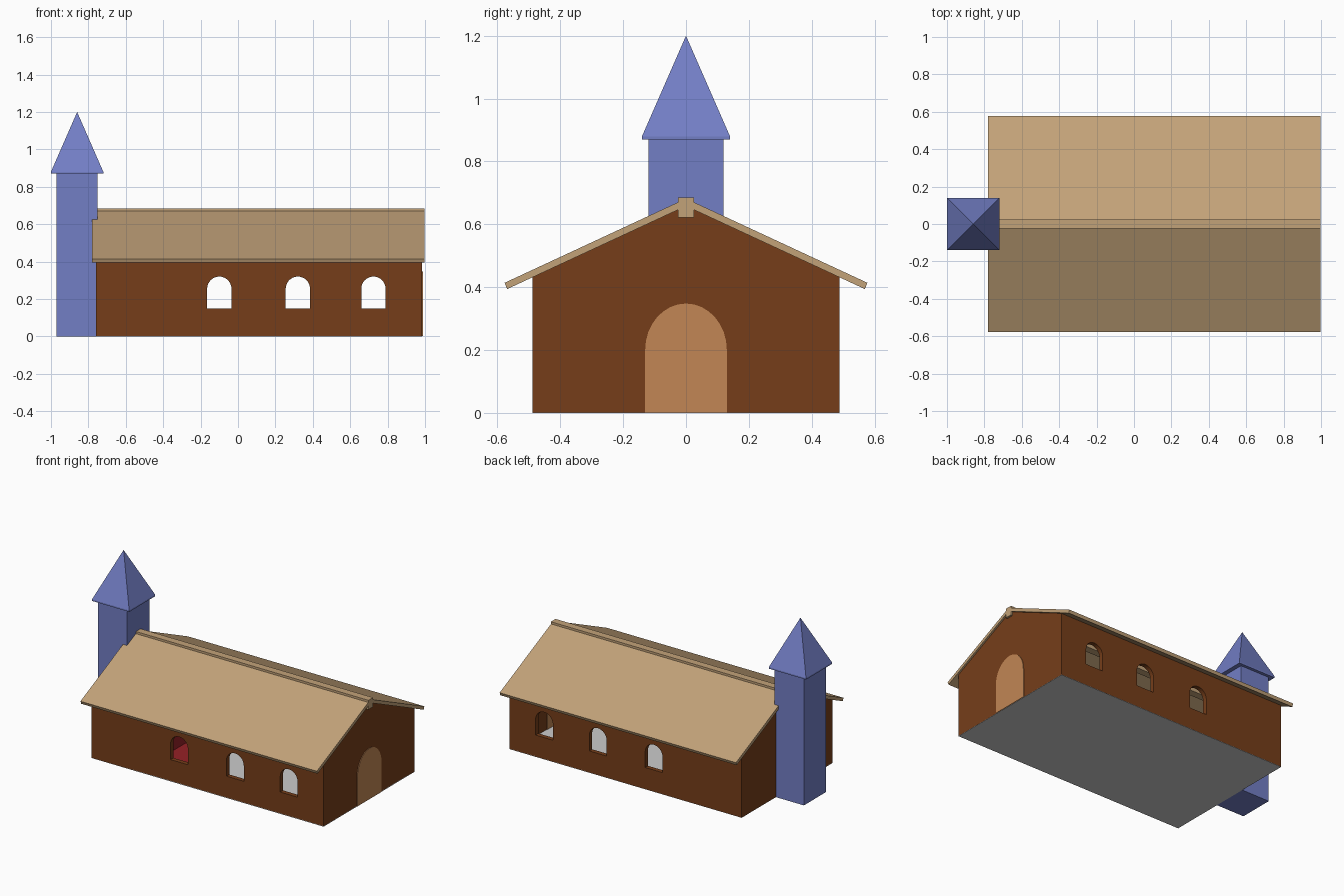
import bpy, bmesh, math

if "Cube" in bpy.data.objects:
    bpy.data.objects.remove(bpy.data.objects["Cube"])


def material(name, rgb):
    m = bpy.data.materials.new(name)
    m.diffuse_color = (*rgb, 1)
    m.use_nodes = True
    m.node_tree.nodes["Principled BSDF"].inputs["Base Color"].default_value = m.diffuse_color
    return m


BROWN = material("wall_brown", (0.18, 0.048, 0.010))
DOOR = material("door_wood", (0.54, 0.24, 0.09))
TAN = material("roof_tan", (0.54, 0.36, 0.19))
BLUE = material("tower_blue", (0.17, 0.21, 0.56))
RED = material("stage_red", (0.30, 0.015, 0.02))


def finish(bm, name, mat=None):
    bmesh.ops.recalc_face_normals(bm, faces=bm.faces)
    me = bpy.data.meshes.new(name)
    bm.to_mesh(me)
    bm.free()
    ob = bpy.data.objects.new(name, me)
    bpy.context.collection.objects.link(ob)
    if mat:
        me.materials.append(mat)
    return ob


def prism(name, profile, lo, hi, axis="X", mat=None):
    """Extrude a (horizontal, z) profile along X or Y."""
    bm = bmesh.new()
    place = (lambda a, z, d: (d, a, z)) if axis == "X" else (lambda a, z, d: (a, d, z))
    rings = [[bm.verts.new(place(a, z, d)) for a, z in profile] for d in (lo, hi)]
    n = len(profile)
    for r in rings:
        bm.faces.new(r)
    for i in range(n):
        j = (i + 1) % n
        bm.faces.new((rings[0][i], rings[0][j], rings[1][j], rings[1][i]))
    return finish(bm, name, mat)


def box(name, x, y, z, mat=None):
    return prism(name, [(y[0], z[0]), (y[1], z[0]), (y[1], z[1]), (y[0], z[1])], *x, mat=mat)


def arch(centre, half, base, spring, top, steps=16):
    pts = [(centre - half, base), (centre + half, base)]
    for i in range(steps + 1):
        t = math.pi * i / steps
        pts.append((centre + half * math.cos(t), spring + (top - spring) * math.sin(t)))
    return pts


def cut(ob, cutter):
    cutter.hide_render = True
    mod = ob.modifiers.new("cut", "BOOLEAN")
    mod.operation, mod.solver, mod.object = "DIFFERENCE", "EXACT", cutter
    bpy.context.view_layer.objects.active = ob
    bpy.ops.object.modifier_apply(modifier=mod.name)
    bpy.data.objects.remove(cutter, do_unlink=True)


# Hollow gabled walls, open under the roof
X0, X1, W, T = -0.76, 0.985, 0.488, 0.03
walls = prism("walls", [(-W, 0.002), (W, 0.002), (W, 0.434), (0, 0.66), (-W, 0.434)],
              X0, X1, mat=BROWN)
I = W - T
cut(walls, prism("cutter", [(-I, -0.1), (I, -0.1), (I, 0.8), (-I, 0.8)], X0 + T, X1 - T))

# Arched windows through both side walls
for x in (-0.10, 0.32, 0.724):
    cut(walls, prism("cutter", arch(x, 0.065, 0.148, 0.255, 0.32), -0.7, 0.7, "Y"))

# Floor, red stage and step inside
box("floor", (X0, X1), (-W, W), (0, 0.005))
box("stage", (X0 + T, -0.20), (-I, I), (0.003, 0.008), RED)
box("stage_step", (X0 + T, -0.40), (-I, I), (0.004, 0.09), RED)

# Arched door panel
prism("door", arch(0, 0.13, 0.002, 0.20, 0.348), X1 - T - 0.004, X1 + 0.004, mat=DOOR)

# Roof slopes and ridge beam
for side, label in ((-1, "front"), (1, "back")):
    prism("roof_" + label, [(side * y, z) for y, z in
          ((0, 0.682), (0.577, 0.414), (0.569, 0.394), (0, 0.658))], -0.78, 0.997, mat=TAN)
box("ridge_beam", (-0.78, 0.998), (-0.025, 0.025), (0.622, 0.685), TAN)

# Bell tower
TX = -0.86
box("tower", (TX - 0.11, TX + 0.11), (-0.12, 0.12), (0, 0.872), BLUE)

# Pyramid spire with a thin rim
box("spire_rim", (TX - 0.14, TX + 0.14), (-0.14, 0.14), (0.87, 0.88), BLUE)
bm = bmesh.new()
base = [bm.verts.new((TX + 0.14 * a, 0.14 * b, 0.88)) for a, b in ((-1, -1), (1, -1), (1, 1), (-1, 1))]
tip = bm.verts.new((TX, 0, 1.2))
bm.faces.new(base)
for i in range(4):
    bm.faces.new((base[i], base[(i + 1) % 4], tip))
finish(bm, "spire", BLUE)
